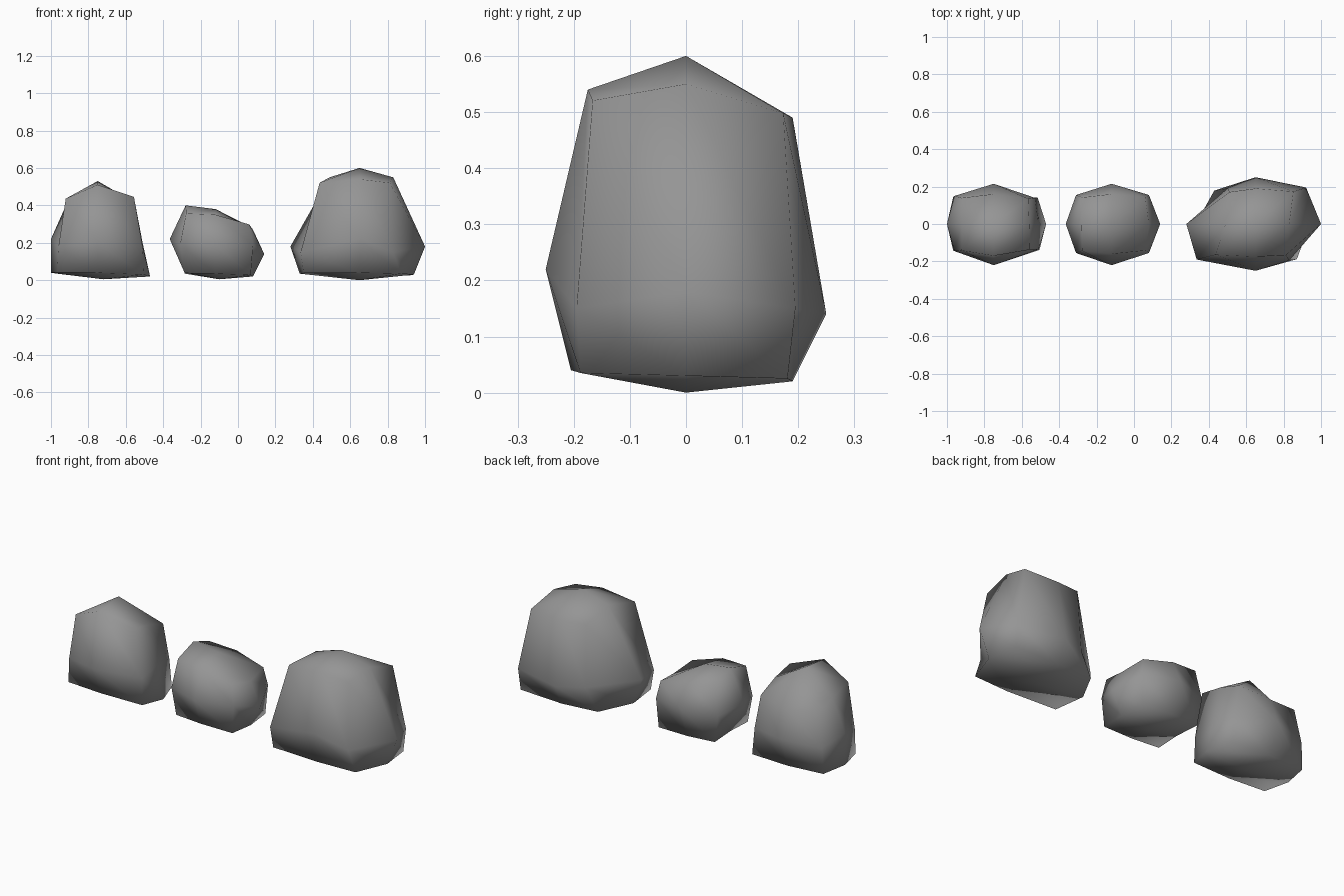
import bpy, bmesh
from mathutils import Vector

if "Cube" in bpy.data.objects:
    bpy.data.objects.remove(bpy.data.objects["Cube"])

grey = bpy.data.materials.new("stone_grey")
grey.diffuse_color = (0.3, 0.3, 0.3, 1)
grey.use_nodes = True
grey.node_tree.nodes["Principled BSDF"].inputs["Base Color"].default_value = grey.diffuse_color

# Eight directions around a cross-section, anticlockwise from the right
RING = [(1, 0), (1, 1), (0, 1), (-1, 1), (-1, 0), (-1, -1), (0, -1), (1, -1)]


def rock(name, cx, front, side, plan, plan_z):
    """Shape a once-divided cube from three outlines: front (x,z), side (y,z), plan (x,y)."""
    pos = {}
    for (a, b), p in zip(RING, plan):
        if a and b:
            pos[a, b, 0] = Vector((p[0], p[1], plan_z))
    for (a, b), p in zip(RING, side):
        pos[0, a, b] = Vector((cx, p[0], p[1]))
    for (a, b), p in zip(RING, front):
        pos[a, 0, b] = Vector((p[0], 0, p[1]))
    mid = Vector((cx, 0, (pos[0, 0, 1].z + pos[0, 0, -1].z) / 2))
    # Corners sit just inside the neighbouring edge points on each axis
    for i in (-1, 1):
        for j in (-1, 1):
            for k in (-1, 1):
                e, f, g = pos[i, j, 0] - mid, pos[i, 0, k] - mid, pos[0, j, k] - mid
                s, t = (0.9, 0.9) if k > 0 else (0.94, 1.0)
                pos[i, j, k] = mid + Vector(((e.x + f.x) / 2 * s, (e.y + g.y) / 2 * s, (f.z + g.z) / 2 * t))
    bm = bmesh.new()
    bmesh.ops.create_cube(bm, size=2)
    bmesh.ops.subdivide_edges(bm, edges=bm.edges[:], cuts=1, use_grid_fill=True)
    for v in bm.verts:
        v.co = pos[tuple(round(c) for c in v.co)]
    bmesh.ops.recalc_face_normals(bm, faces=bm.faces[:])
    for f in bm.faces:
        f.smooth = True
    me = bpy.data.meshes.new(name)
    bm.to_mesh(me)
    bm.free()
    me.materials.append(grey)
    bpy.context.collection.objects.link(bpy.data.objects.new(name, me))


# Pointed left rock
rock("left_rock", -0.75,
     [(-.51, .20), (-.56, .42), (-.75, .53), (-.92, .40), (-1, .22), (-1, .04), (-.72, .005), (-.47, .02)],
     [(.215, .2), (.16, .35), (0, .53), (-.17, .51), (-.22, .2), (-.16, .04), (0, .005), (.16, .03)],
     [(-.47, 0), (-.53, .14), (-.75, .215), (-.96, .15), (-1, 0), (-.96, -.145), (-.75, -.22), (-.51, -.135)], .18)

# Small middle rock
rock("middle_rock", -0.12,
     [(.14, .14), (.08, .27), (-.12, .38), (-.28, .40), (-.365, .22), (-.28, .04), (-.1, .005), (.08, .02)],
     [(.215, .2), (.16, .33), (0, .38), (-.16, .35), (-.22, .19), (-.16, .035), (0, .005), (.16, .03)],
     [(.14, 0), (.08, .155), (-.12, .215), (-.31, .155), (-.365, 0), (-.31, -.155), (-.12, -.22), (.08, -.155)], .19)

# Large right rock
rock("right_rock", 0.65,
     [(1, .18), (.83, .55), (.65, .6), (.49, .55), (.28, .18), (.33, .035), (.65, 0), (.94, .03)],
     [(.25, .14), (.19, .49), (0, .6), (-.175, .54), (-.25, .22), (-.205, .04), (0, 0), (.19, .02)],
     [(1, 0), (.92, .195), (.65, .25), (.5, .19), (.28, 0), (.335, -.19), (.65, -.25), (.83, -.195)], .15)
